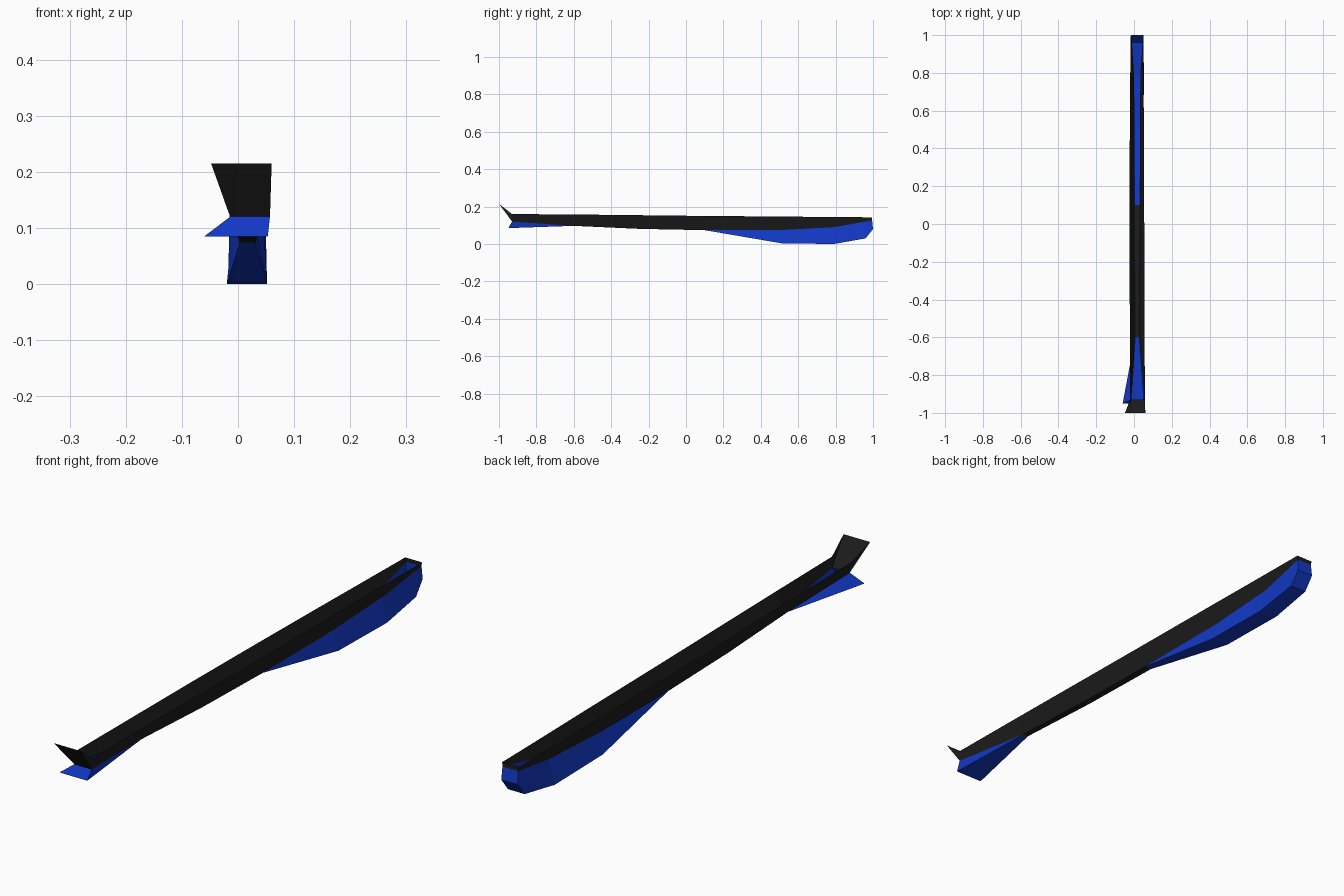
import bpy, bmesh

cube = bpy.data.objects.get("Cube")
if cube:
    bpy.data.objects.remove(cube)


def material(name, colour):
    m = bpy.data.materials.new(name)
    m.use_nodes = True
    m.diffuse_color = colour
    m.node_tree.nodes["Principled BSDF"].inputs["Base Color"].default_value = colour
    return m


black = material("black", (0.012, 0.012, 0.012, 1))
blue = material("blue", (0.006, 0.04, 0.56, 1))


def loft(name, mat, rings, skip=lambda span, strip: False, cap=False):
    """Join open cross-sections, each listed from left rim round to right rim."""
    bm = bmesh.new()
    rows = [[bm.verts.new(p) for p in ring] for ring in rings]
    for i, (a, b) in enumerate(zip(rows, rows[1:])):
        for j in range(len(a) - 1):
            if not skip(i, j):
                bm.faces.new((a[j], a[j + 1], b[j + 1], b[j]))
    if cap:
        bm.faces.new(rows[-1])
    # merge the tapered tips, then let every face look outward
    bmesh.ops.remove_doubles(bm, verts=bm.verts[:], dist=0.0005)
    bmesh.ops.recalc_face_normals(bm, faces=bm.faces[:])
    bm.normal_update()
    lowest = min(bm.faces, key=lambda f: f.normal.z)
    if sum(f.normal.z * f.calc_area() for f in bm.faces) > 0 and lowest:
        bmesh.ops.reverse_faces(bm, faces=bm.faces[:])
    mesh = bpy.data.meshes.new(name)
    bm.to_mesh(mesh)
    bm.free()
    mesh.materials.append(mat)
    obj = bpy.data.objects.new(name, mesh)
    bpy.context.collection.objects.link(obj)
    return obj


# channel stations: y, rim height, rim x pair, floor height, floor x pair
stations = [
    (-0.93, 0.16, -0.02, 0.058, 0.12, -0.014, 0.057),
    (-0.60, 0.158, -0.021, 0.056, 0.097, 0.006, 0.028),
    (-0.25, 0.154, -0.024, 0.055, 0.081, 0.004, 0.03),
    (0.10, 0.15, -0.025, 0.054, 0.074, 0.003, 0.031),
    (0.51, 0.147, -0.022, 0.052, 0.075, 0.003, 0.031),
    (0.79, 0.144, -0.02, 0.051, 0.09, 0.0, 0.034),
    (0.96, 0.143, -0.018, 0.05, 0.12, -0.011, 0.045),
    (0.995, 0.143, -0.018, 0.05, 0.127, -0.015, 0.049),
]


def section(s):
    y, rim, rim_a, rim_b, floor, floor_a, floor_b = s
    return [(rim_a, y, rim), (floor_a, y, floor), (floor_b, y, floor), (rim_b, y, rim)]


# open-topped channel: floor only between the two scoops, closed at the back
rings = [section(s) for s in stations]
loft("channel", black, rings, lambda i, j: j == 1 and i not in (1, 2), cap=True)

# upturned front lip with side gussets
rim_a, floor_a, floor_b, rim_b = rings[0]
tip_a, tip_b = (-0.048, -1, 0.215), (0.06, -1, 0.215)
loft("front_lip", black, [[rim_a, floor_a, floor_b, rim_b],
                          [tip_a, tip_a, tip_b, tip_b]])


def scoop_ring(ring, y, z, a, b):
    return [ring[1], (a, y, z), (b, y, z), ring[2]]


# rear scoop hanging below the channel
keel = [
    (0.51, 0.004, -0.019, 0.051),
    (0.79, 0.0, -0.02, 0.052),
    (0.96, 0.03, -0.017, 0.051),
    (1.0, 0.08, -0.016, 0.05),
]
start = rings[3]
rear = [[start[1], start[1], start[2], start[2]]]
rear += [scoop_ring(r, *k) for r, k in zip(rings[4:], keel)]
loft("rear_scoop", blue, rear, cap=True)

# front scoop flaring to the right
start = rings[1]
front = [[start[1], start[1], start[2], start[2]],
         scoop_ring(rings[0], -0.95, 0.085, -0.06, 0.053)]
loft("front_scoop", blue, front, cap=True)
